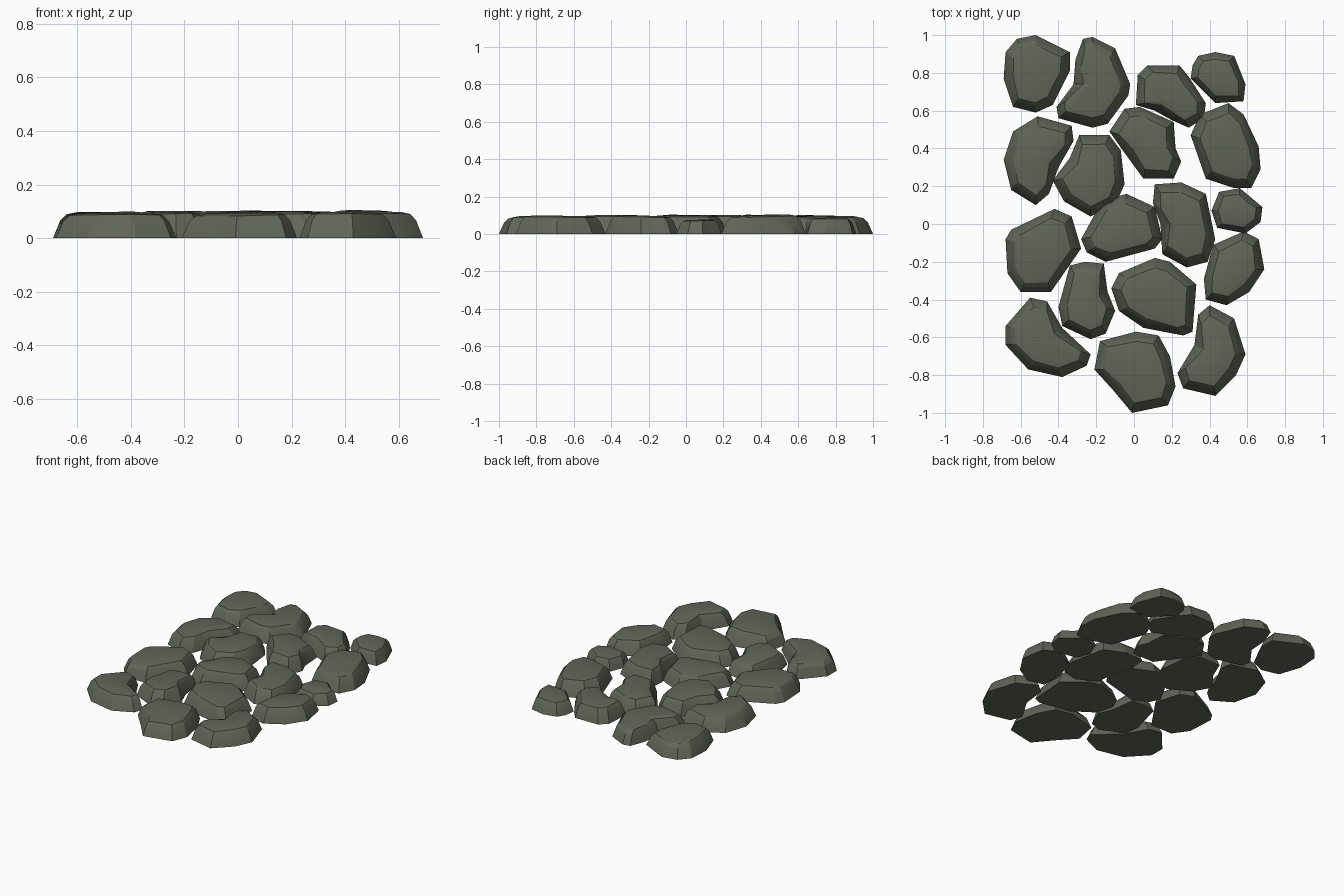
import bpy, bmesh, random
from mathutils import Vector

if "Cube" in bpy.data.objects:
    bpy.data.objects.remove(bpy.data.objects["Cube"])

random.seed(4)

moss_grey = bpy.data.materials.new("moss_grey")
moss_grey.diffuse_color = (0.118, 0.132, 0.097, 1)
moss_grey.use_nodes = True
moss_grey.node_tree.nodes["Principled BSDF"].inputs["Base Color"].default_value = moss_grey.diffuse_color


def stone(name, height, *outline):
    """Worn paving stone: stacked rings shrinking from a flat base to a slightly tilted top.
    The outline is in hundredths of a unit, clockwise from the back left."""
    pts = [Vector(p) / 100 for p in outline]
    mid = sum(pts, Vector((0, 0))) / len(pts)
    size = min(1, sum((p - mid).length for p in pts) / len(pts) / 0.2)
    tilt = Vector((random.uniform(-.03, .03), random.uniform(-.03, .03)))
    bm = bmesh.new()
    rings = []
    # (inward step, share of height, share of tilt): base, flank, shoulder, crown
    for step, rise, lean in ((0, 0, 0), (.028, .68, .6), (.052, .92, 1), (.09, 1, 1)):
        ring = []
        for p in pts:
            q = p + (mid - p).normalized() * step * size
            ring.append(bm.verts.new((q.x, q.y, height * rise + lean * tilt.dot(q - mid))))
        rings.append(ring)
    bm.faces.new(rings[0])
    bm.faces.new(rings[-1])
    n = len(pts)
    for low, high in zip(rings, rings[1:]):
        for i in range(n):
            j = (i + 1) % n
            bm.faces.new((low[i], low[j], high[j], high[i]))
    bmesh.ops.recalc_face_normals(bm, faces=bm.faces)
    for f in bm.faces:
        f.smooth = True
    mesh = bpy.data.meshes.new(name)
    bm.to_mesh(mesh)
    bm.free()
    mesh.set_sharp_from_angle(angle=0.4)
    mesh.materials.append(moss_grey)
    bpy.context.collection.objects.link(bpy.data.objects.new(name, mesh))


# Back row
stone("stone_back_left", .095, (-62, 98), (-52, 100), (-34, 91), (-34, 81), (-43, 63),
      (-52, 59), (-64, 62), (-69, 77), (-68, 91))
stone("stone_back_mid_left", .098, (-27, 98), (-22, 99), (-10, 93), (-2, 74), (-3, 68),
      (-14, 53), (-22, 51), (-40, 56), (-41, 62), (-32, 74), (-31, 87))
stone("stone_back_mid_right", .095, (7, 84), (24, 84), (29, 78), (38, 64), (37, 56),
      (29, 51), (20, 55), (11, 60), (1, 63), (2, 79))
stone("stone_back_right", .085, (34, 89), (43, 91), (53, 89), (59, 74), (58, 65),
      (43, 64), (30, 77), (31, 84))
# Second row
stone("stone_upper_left", .095, (-64, 49), (-51, 57), (-33, 52), (-32, 44), (-40, 30),
      (-45, 16), (-52, 10), (-65, 18), (-69, 34))
stone("stone_upper_mid_left", .1, (-29, 47), (-13, 47), (-7, 39), (-5, 21), (-10, 10),
      (-23, 4), (-37, 12), (-43, 23), (-34, 35))
stone("stone_upper_mid_right", .1, (-5, 61), (3, 62), (21, 54), (22, 40), (25, 33),
      (21, 24), (5, 24), (-6, 39), (-13, 49))
stone("stone_upper_right", .1, (35, 58), (50, 64), (58, 58), (66, 41), (67, 29),
      (62, 19), (53, 19), (38, 24), (30, 47))
# Middle row
stone("stone_middle_left", .095, (-65, -3), (-42, 8), (-33, 4), (-28, -13), (-44, -36),
      (-60, -36), (-67, -26), (-68, -8))
stone("stone_centre", .1, (-17, 12), (-4, 16), (11, 9), (15, -8), (11, -13),
      (-15, -20), (-25, -15), (-28, -8))
stone("stone_middle_right", .1, (11, 21), (25, 22), (38, 16), (43, -8), (39, -20),
      (28, -23), (15, -16), (14, 0), (10, 11))
stone("stone_small_right", .075, (45, 17), (56, 19), (62, 14), (68, 9), (67, 1),
      (59, -5), (44, -2), (41, 7))
# Fourth row
stone("stone_lower_mid_left", .095, (-34, -22), (-26, -20), (-16, -21), (-14, -36),
      (-10, -46), (-15, -58), (-23, -61), (-38, -54), (-40, -44))
stone("stone_lower_mid_right", .1, (-12, -34), (-8, -26), (11, -18), (19, -20), (33, -32),
      (31, -57), (26, -59), (5, -55), (-8, -46))
stone("stone_lower_right", .098, (42, -11), (58, -4), (66, -8), (69, -24), (61, -36),
      (49, -43), (38, -40), (37, -29))
# Front row
stone("stone_front_left", .092, (-55, -39), (-46, -41), (-38, -55), (-23, -69), (-25, -75),
      (-38, -81), (-56, -77), (-68, -64), (-68, -54))
stone("stone_front_middle", .095, (-18, -62), (1, -57), (13, -59), (19, -70), (22, -86),
      (18, -96), (-1, -100), (-11, -88), (-21, -77))
stone("stone_front_right", .097, (34, -48), (40, -43), (53, -50), (59, -69), (54, -80),
      (43, -91), (26, -87), (23, -79), (32, -64))
